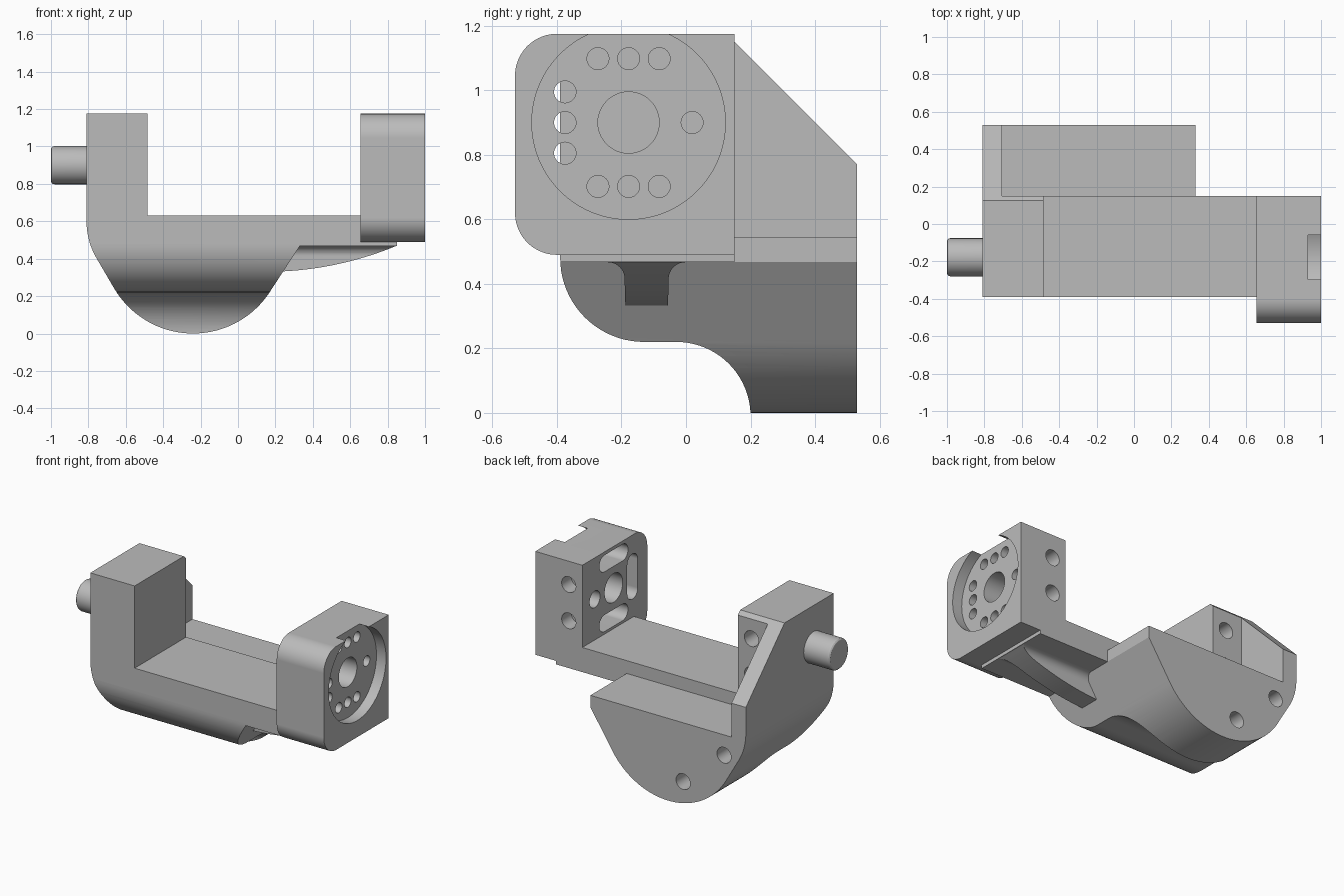
import bpy, bmesh
from math import sin, cos, radians

cube = bpy.data.objects.get("Cube")
if cube:
    bpy.data.objects.remove(cube, do_unlink=True)

gray = bpy.data.materials.new("light gray")
gray.use_nodes = True
gray.diffuse_color = (0.5, 0.5, 0.5, 1)
gray.node_tree.nodes["Principled BSDF"].inputs["Base Color"].default_value = (0.5, 0.5, 0.5, 1)


def arc(cx, cy, r, start, end, n=20):
    steps = [radians(start + (end - start) * i / n) for i in range(n + 1)]
    return [(cx + r * cos(a), cy + r * sin(a)) for a in steps]


def circle(cx, cy, r, n=48):
    return arc(cx, cy, r, 0, 360, n)[:-1]


def slot(cy, cz, r, half, upright):
    # Rounded slot outline, along y or z
    if upright:
        return arc(cy, cz + half, r, 0, 180) + arc(cy, cz - half, r, 180, 360)
    return arc(cy + half, cz, r, -90, 90) + arc(cy - half, cz, r, 90, 270)


def prism(name, outline, axis, lo, hi):
    # Extrude a (y, z) outline along x, or an (x, z) outline along y
    def place(p, d):
        return (d, p[0], p[1]) if axis == "x" else (p[0], d, p[1])
    bm = bmesh.new()
    a = [bm.verts.new(place(p, lo)) for p in outline]
    b = [bm.verts.new(place(p, hi)) for p in outline]
    bm.faces.new(a)
    bm.faces.new(b)
    for i in range(len(a)):
        j = (i + 1) % len(a)
        bm.faces.new((a[i], a[j], b[j], b[i]))
    bmesh.ops.recalc_face_normals(bm, faces=bm.faces)
    mesh = bpy.data.meshes.new(name)
    bm.to_mesh(mesh)
    bm.free()
    mesh.materials.append(gray)
    obj = bpy.data.objects.new(name, mesh)
    bpy.context.collection.objects.link(obj)
    return obj


def activate(obj):
    bpy.ops.object.select_all(action="DESELECT")
    obj.select_set(True)
    bpy.context.view_layer.objects.active = obj


def combine(obj, tool, operation="DIFFERENCE"):
    mod = obj.modifiers.new("boolean", "BOOLEAN")
    mod.operation = operation
    mod.solver = "EXACT"
    mod.object = tool
    activate(obj)
    bpy.ops.object.modifier_apply(modifier=mod.name)
    bpy.data.objects.remove(tool, do_unlink=True)


def cut(obj, outline, axis, lo, hi):
    combine(obj, prism("cutter", outline, axis, lo, hi))


def box(x0, x1, z0, z1):
    return [(x0, z0), (x1, z0), (x1, z1), (x0, z1)]


def finish(obj):
    activate(obj)
    bpy.ops.object.shade_smooth_by_angle(angle=radians(20))
    mod = obj.modifiers.new("flat faces", "WEIGHTED_NORMAL")
    mod.keep_sharp = True


# Main body: front outline crossed with side outline
front = [(-0.81, 1.175), (-0.485, 1.175), (-0.485, 0.63), (0.85, 0.63),
         (0.85, 0.467), (0.33, 0.467)]
front += arc(-0.24, 0.49, 0.49, -31, -149, 40)
front += arc(-0.42, 0.6, 0.39, 211, 180, 12)
side = [(-0.39, 1.3), (0, 1.3), (0.53, 0.77), (0.53, -0.01)]
side += arc(-0.03, -0.01, 0.23, 0, 90) + arc(-0.13, 0.48, 0.26, 270, 180)
body = prism("main_body", front, "y", -0.6, 0.6)
combine(body, prism("side_outline", side, "x", -0.9, 0.95), "INTERSECT")

# Rear shelf and end of the rear half
cut(body, box(-0.705, 1.2, 0.545, 1.4), "y", 0.15, 0.7)
cut(body, box(0.33, 1.2, 0.3, 0.7), "y", 0.15, 0.7)

# Rear screw holes
for z in (1.02, 0.78):
    cut(body, circle(-0.585, z, 0.052), "y", -0.12, 0.3)
for x, z in ((-0.65, 0.41), (-0.35, 0.155)):
    cut(body, circle(x, z, 0.052), "y", 0.3, 0.6)
finish(body)

# Rib under the arm
rib = prism("arm_rib", arc(0.15, 2.15, 1.82, -90, -67.4) + [(0.85, 0.5), (0.15, 0.5)],
            "y", -0.4, 0.2)
mid = -0.122
half = ([(0.12, 0.52), (0.12, 0.468)] + arc(0.12, 0.415, 0.052, 90, 180, 10)
        + [(0.068, 0.4)])
section = [(mid + u, z) for u, z in half] + [(mid + 0.065, 0.3)]
section += [(2 * mid - y, z) for y, z in reversed(section)]
combine(rib, prism("rib_section", section, "x", 0, 1), "INTERSECT")
finish(rib)

# Motor mount block with rounded front corners
outline = [(0.15, 0.49), (0.15, 1.175)]
outline += arc(-0.4, 1.045, 0.13, 90, 180) + arc(-0.4, 0.62, 0.13, 180, 270)
mount = prism("motor_mount", outline, "x", 0.655, 1)

# Round recess, centre hole and slots on the inner side
cy, cz = -0.178, 0.9
cut(mount, circle(cy, cz, 0.3, 96), "x", 0.93, 1.1)
cut(mount, circle(cy, cz, 0.095), "x", 0.5, 1.1)
for s in (-1, 1):
    cut(mount, slot(cy, cz + s * 0.198, 0.055, 0.095, False), "x", 0.5, 0.82)
cut(mount, slot(cy - 0.197, cz, 0.055, 0.095, True), "x", 0.5, 0.82)
cut(mount, circle(cy + 0.197, cz, 0.055), "x", 0.5, 0.82)

# Small screw holes around the recess
holes = [(cy + 0.197, cz)]
for d in (-0.095, 0, 0.095):
    holes += [(cy + d, cz + 0.198), (cy + d, cz - 0.198), (cy - 0.197, cz + d)]
for y, z in holes:
    cut(mount, circle(y, z, 0.034, 32), "x", 0.75, 1.1)
for z in (1.02, 0.78):
    cut(mount, circle(0.755, z, 0.052), "y", 0.05, 0.3)
finish(mount)

# Pivot pin
pin = prism("pivot_pin", circle(cy, cz, 0.102, 64), "x", -1, -0.78)
bevel = pin.modifiers.new("rounded end", "BEVEL")
bevel.width = 0.018
bevel.segments = 3
bevel.limit_method = "ANGLE"
bevel.angle_limit = radians(40)
activate(pin)
bpy.ops.object.modifier_apply(modifier=bevel.name)
finish(pin)
